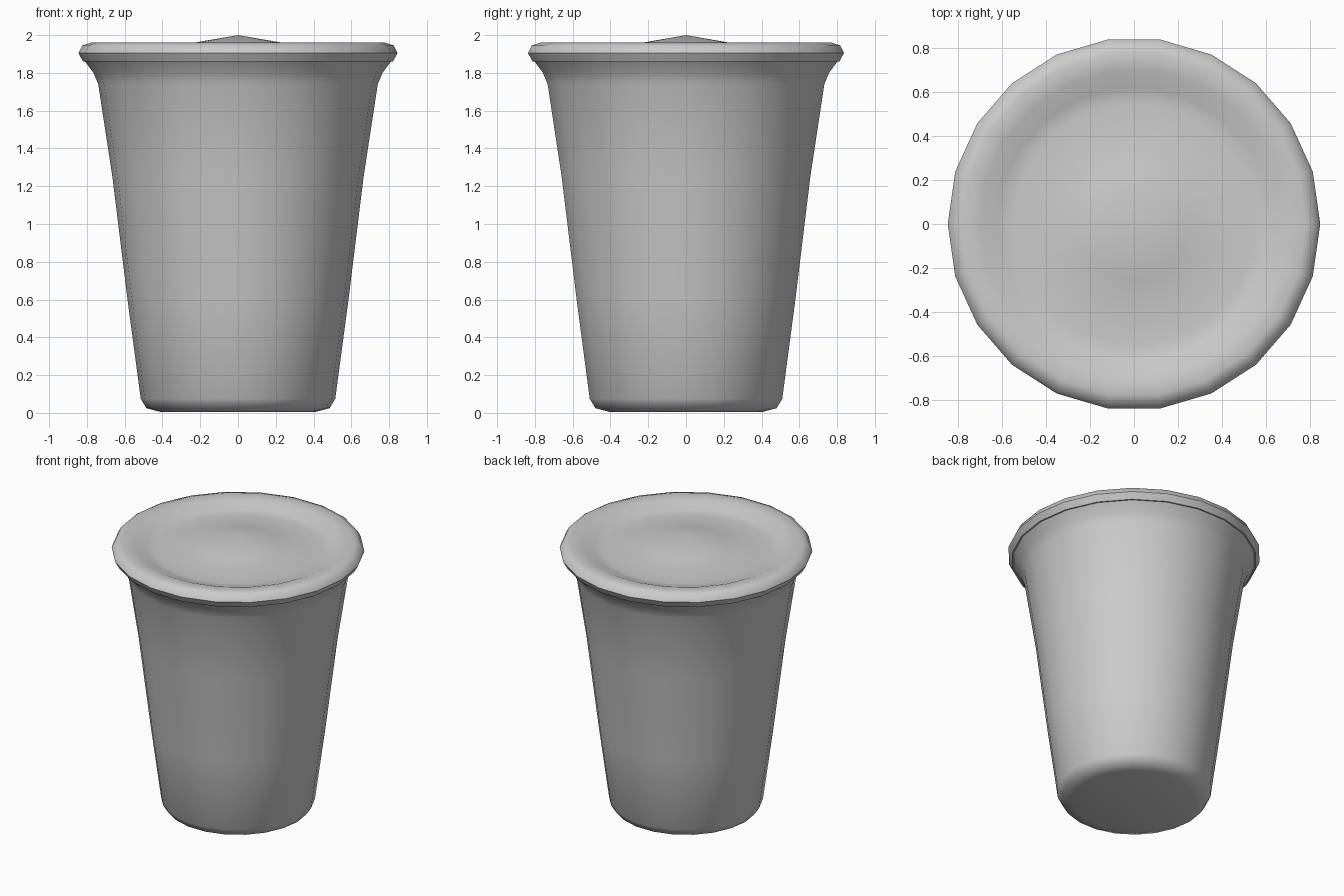
import bpy, bmesh, math

if "Cube" in bpy.data.objects:
    bpy.data.objects.remove(bpy.data.objects["Cube"])

SIDES = 22

grey = bpy.data.materials.new("light grey")
grey.diffuse_color = (0.6, 0.6, 0.6, 1)
grey.use_nodes = True
grey.node_tree.nodes["Principled BSDF"].inputs["Base Color"].default_value = grey.diffuse_color


def lathe(name, profile, angle):
    """Spin a (radius, z) profile around z; a zero radius becomes a pole."""
    bm = bmesh.new()
    rings = []
    for r, z in profile:
        if r == 0:
            rings.append([bm.verts.new((0, 0, z))] * SIDES)
        else:
            rings.append([bm.verts.new((r * math.cos(math.tau * i / SIDES),
                                        r * math.sin(math.tau * i / SIDES), z))
                          for i in range(SIDES)])
    for a, b in zip(rings, rings[1:]):
        for i in range(SIDES):
            j = (i + 1) % SIDES
            corners = list(dict.fromkeys((a[i], a[j], b[j], b[i])))
            bm.faces.new(corners)
    bmesh.ops.recalc_face_normals(bm, faces=bm.faces)
    mesh = bpy.data.meshes.new(name)
    bm.to_mesh(mesh)
    bm.free()
    mesh.materials.append(grey)
    obj = bpy.data.objects.new(name, mesh)
    bpy.context.collection.objects.link(obj)
    bpy.ops.object.select_all(action='DESELECT')
    obj.select_set(True)
    bpy.context.view_layer.objects.active = obj
    bpy.ops.object.shade_smooth_by_angle(angle=math.radians(angle))
    return obj


# Tapered cup: flat base, rounded foot, flared neck
lathe("cup", [(0, 0.005), (0.41, 0.005), (0.485, 0.025), (0.515, 0.075),
              (0.585, 0.60), (0.665, 1.25), (0.74, 1.74),
              (0.765, 1.80), (0.81, 1.86)], 50)

# Lid: rolled rim, sunken ring, shallow cone up to the centre
lathe("lid", [(0.78, 1.86), (0.82, 1.86), (0.845, 1.905), (0.825, 1.945),
              (0.78, 1.96), (0.70, 1.95), (0.62, 1.918), (0.55, 1.905),
              (0.25, 1.957), (0, 2.0)], 50)
